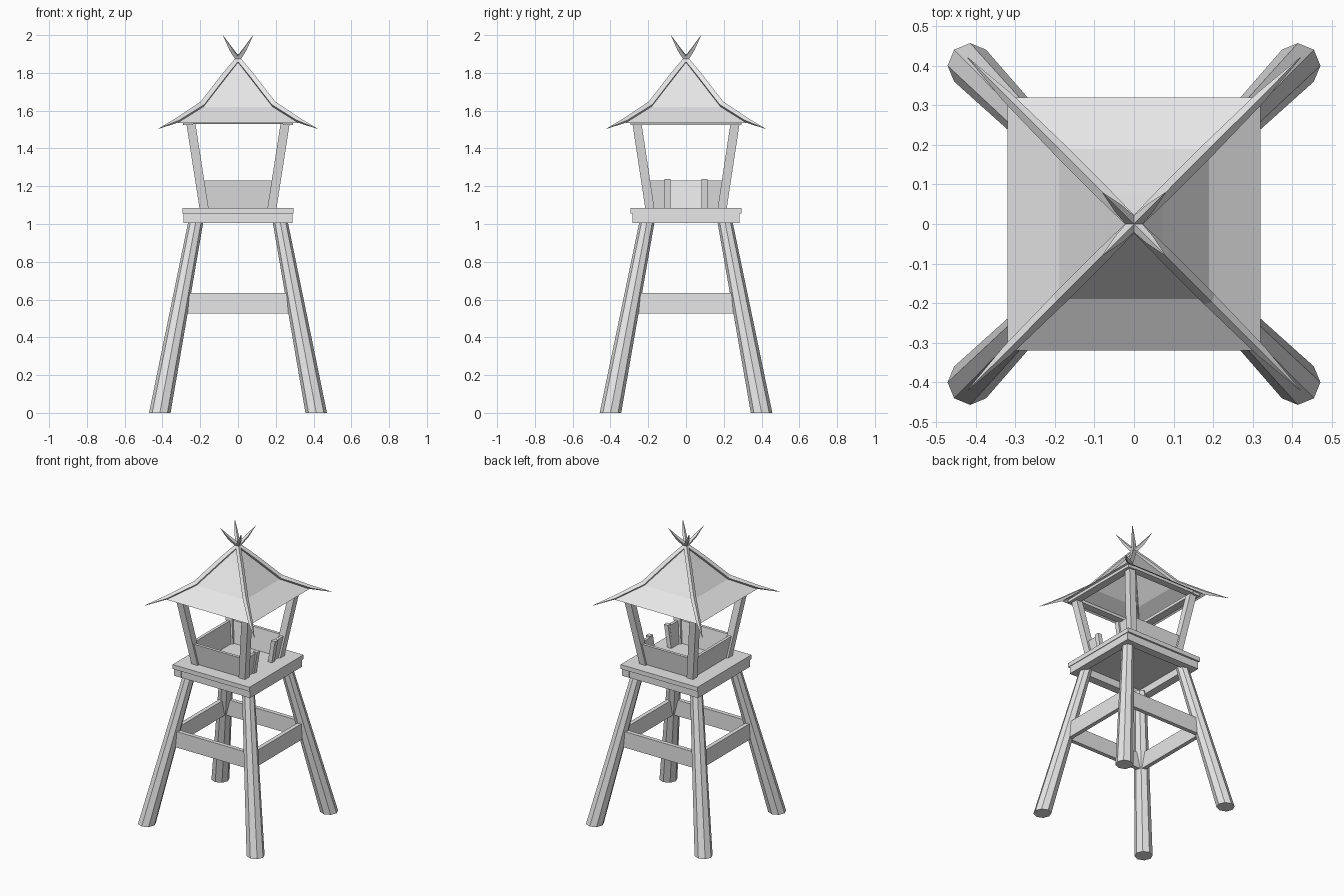
import bpy, bmesh, math
from mathutils import Vector

cube = bpy.data.objects.get("Cube")
if cube:
    bpy.data.objects.remove(cube, do_unlink=True)

wood = bpy.data.materials.new("pale_grey_wood")
wood.use_nodes = True
GREY = (0.8, 0.8, 0.8, 1)
wood.diffuse_color = GREY
wood.node_tree.nodes["Principled BSDF"].inputs["Base Color"].default_value = GREY


def loft(name, rings, caps=True):
    """Skin a stack of equal-sized rings into one flat-shaded object."""
    bm = bmesh.new()
    loops = [[bm.verts.new(p) for p in ring] for ring in rings]
    n = len(loops[0])
    for a, b in zip(loops, loops[1:]):
        for i in range(n):
            j = (i + 1) % n
            bm.faces.new((a[i], a[j], b[j], b[i]))
    if caps:
        bm.faces.new(loops[0][::-1])
        bm.faces.new(loops[-1])
        bmesh.ops.recalc_face_normals(bm, faces=bm.faces)
    mesh = bpy.data.meshes.new(name)
    bm.to_mesh(mesh)
    bm.free()
    mesh.materials.append(wood)
    obj = bpy.data.objects.new(name, mesh)
    bpy.context.collection.objects.link(obj)
    return obj


def rect(x, y, z, hx, hy):
    return [(x + sx * hx, y + sy * hy, z)
            for sx, sy in ((-1, -1), (1, -1), (1, 1), (-1, 1))]


def octagon(x, y, z, r):
    return [(x + r * math.cos(k * math.pi / 4), y + r * math.sin(k * math.pi / 4), z)
            for k in range(8)]


def box(name, x, y, hx, hy, z0, z1):
    return loft(name, [rect(x, y, z0, hx, hy), rect(x, y, z1, hx, hy)])


CORNERS = {"front_right": (-1, -1), "front_left": (1, -1),
           "back_left": (1, 1), "back_right": (-1, 1)}
SIDES = (("front", "right", -1), ("back", "left", 1))
FLOOR, RAIL, EAVE = 1.085, 1.23, 1.535

for label, (sx, sy) in CORNERS.items():
    # Splayed octagonal legs
    loft("leg_" + label, [octagon(sx * 0.414, sy * 0.4, 0, 0.057),
                          octagon(sx * 0.222, sy * 0.205, 1.02, 0.04)])
    # Square posts leaning outward
    loft("post_" + label, [rect(sx * 0.18, sy * 0.192, FLOOR, 0.024, 0.024),
                           rect(sx * 0.25, sy * 0.26, EAVE, 0.024, 0.024)])

# Bracing boards, platform beams and eave beams on all four sides
for fy, fx, s in SIDES:
    box("brace_" + fy, 0, s * 0.285, 0.29, 0.014, 0.525, 0.635)
    box("brace_" + fx, s * 0.3, 0, 0.014, 0.275, 0.525, 0.635)
    box("platform_beam_" + fy, 0, s * 0.252, 0.235, 0.028, 1.005, 1.055)
    box("platform_beam_" + fx, s * 0.262, 0, 0.027, 0.282, 1.005, 1.055)
    box("eave_beam_" + fy, 0, s * 0.268, 0.24, 0.025, 1.53, 1.55)
    box("eave_beam_" + fx, s * 0.265, 0, 0.027, 0.295, 1.525, 1.545)

# Floor slab
box("floor", 0, 0, 0.293, 0.293, 1.055, FLOOR)

# Leaning parapet boards, with a doorway gap on the left side
for fy, fx, s in SIDES:
    loft("parapet_" + fy, [rect(0, s * 0.192, FLOOR, 0.18, 0.01),
                           rect(0, s * 0.215, RAIL, 0.2, 0.01)])
loft("parapet_right", [rect(-0.18, 0, FLOOR, 0.01, 0.19),
                       rect(-0.203, 0, RAIL, 0.01, 0.213)])
for s, label in ((-1, "front"), (1, "back")):
    loft("parapet_left_" + label,
         [rect(0.18, s * 0.144, FLOOR, 0.01, 0.045),
          rect(0.203, s * 0.155, RAIL, 0.01, 0.055)])
    loft("doorway_post_" + label,
         [rect(0.185, s * 0.098, FLOOR, 0.015, 0.016),
          rect(0.21, s * 0.098, 1.237, 0.015, 0.016)])

# Concave pyramid roof, an open shell
ROOF = ((0.32, EAVE), (0.19, 1.62), (0.072, 1.772), (0.004, 1.865))
loft("roof", [rect(0, 0, z, r, r) for r, z in ROOF], caps=False)

# Curved hip poles, tapered at both ends and crossing above the peak
HIP = ((0.42, 1.505, 0.001), (0.32, 1.55, 0.014), (0.19, 1.633, 0.018),
       (0.075, 1.782, 0.018), (0, 1.873, 0.016), (-0.04, 1.93, 0.012),
       (-0.08, 2.0, 0.0005))
for label, (sx, sy) in CORNERS.items():
    path = [Vector((sx * d, sy * d, z)) for d, z, r in HIP]
    side = Vector((-sy, sx, 0)).normalized()
    rings = []
    for i, p in enumerate(path):
        along = (path[min(i + 1, len(path) - 1)] - path[max(i - 1, 0)]).normalized()
        up = side.cross(along)
        r = HIP[i][2]
        rings.append([p + side * r, p + up * r, p - side * r, p - up * r])
    loft("hip_pole_" + label, rings)
